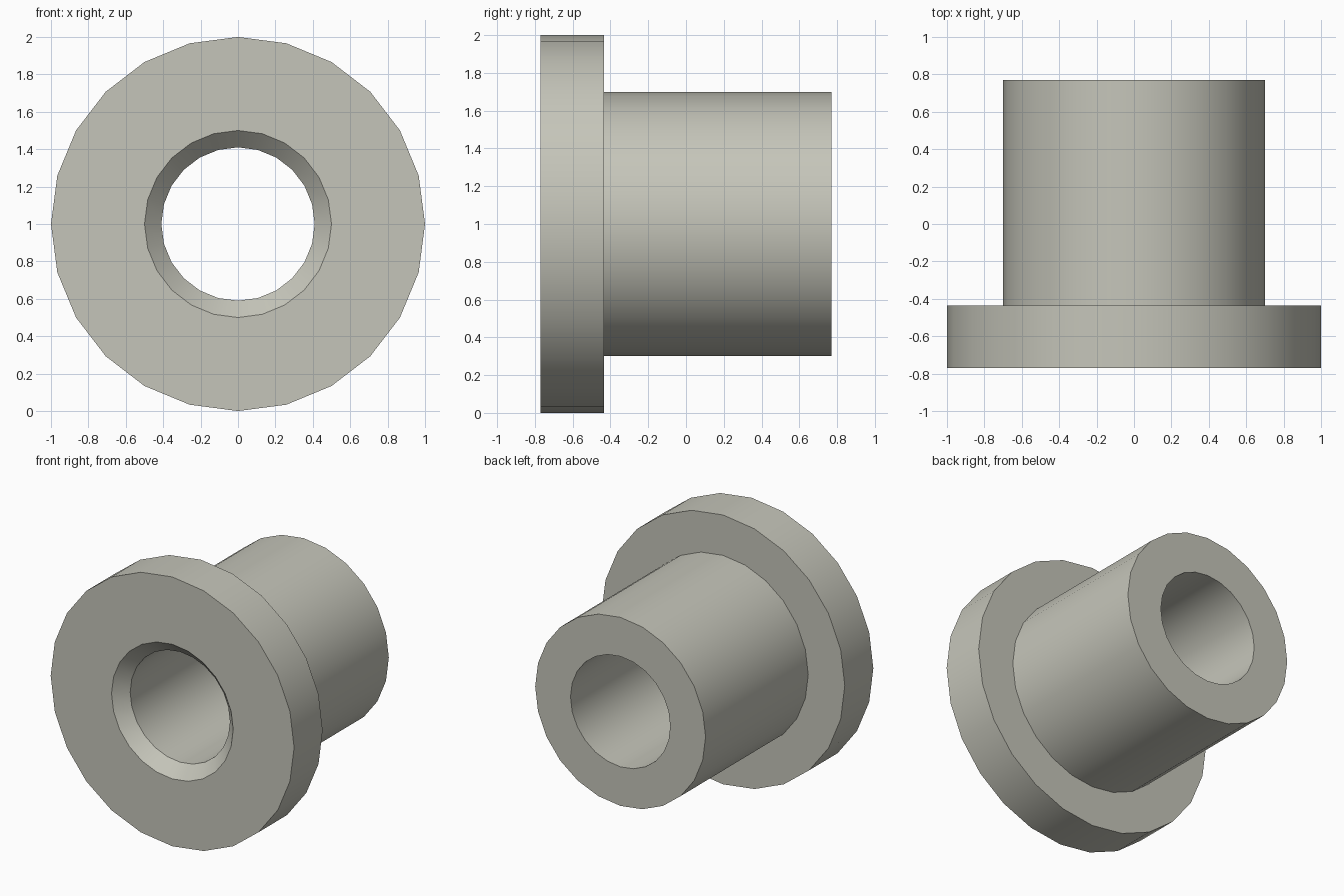
import bpy
import bmesh
import math
from mathutils import Matrix, Vector

cube = bpy.data.objects.get("Cube")
if cube:
    bpy.data.objects.remove(cube, do_unlink=True)

SIDES = 24
FRONT, SHOULDER, BACK = -0.77, -0.435, 0.77
FLANGE_R, BODY_R, BORE_R, CHAMFER = 1.0, 0.7, 0.41, 0.09

# Warm grey material
grey = bpy.data.materials.new("warm_grey")
grey.use_nodes = True
colour = (0.56, 0.56, 0.49, 1.0)
grey.diffuse_color = colour
grey.node_tree.nodes["Principled BSDF"].inputs["Base Color"].default_value = colour

# Closed section of the bushing as (radius, depth), revolved about the y axis
section = [
    (BORE_R + CHAMFER, FRONT),
    (FLANGE_R, FRONT),
    (FLANGE_R, SHOULDER),
    (BODY_R, SHOULDER),
    (BODY_R, BACK),
    (BORE_R, BACK),
    (BORE_R, FRONT + CHAMFER),
]

bm = bmesh.new()
rings = []
for i in range(SIDES):
    turn = Matrix.Rotation(math.tau * i / SIDES, 3, "Y")
    rings.append([bm.verts.new(turn @ Vector((r, y, 0))) for r, y in section])
for i, ring in enumerate(rings):
    following = rings[(i + 1) % SIDES]
    for j in range(len(section)):
        k = (j + 1) % len(section)
        bm.faces.new((ring[j], ring[k], following[k], following[j]))
bmesh.ops.recalc_face_normals(bm, faces=bm.faces)

mesh = bpy.data.meshes.new("flanged_bushing")
bm.to_mesh(mesh)
bm.free()
mesh.materials.append(grey)

bushing = bpy.data.objects.new("flanged_bushing", mesh)
bushing.location.z = FLANGE_R
bpy.context.collection.objects.link(bushing)

# Smooth round walls, sharp rims
bpy.ops.object.select_all(action="DESELECT")
bushing.select_set(True)
bpy.context.view_layer.objects.active = bushing
bpy.ops.object.shade_smooth_by_angle(angle=math.radians(30))
